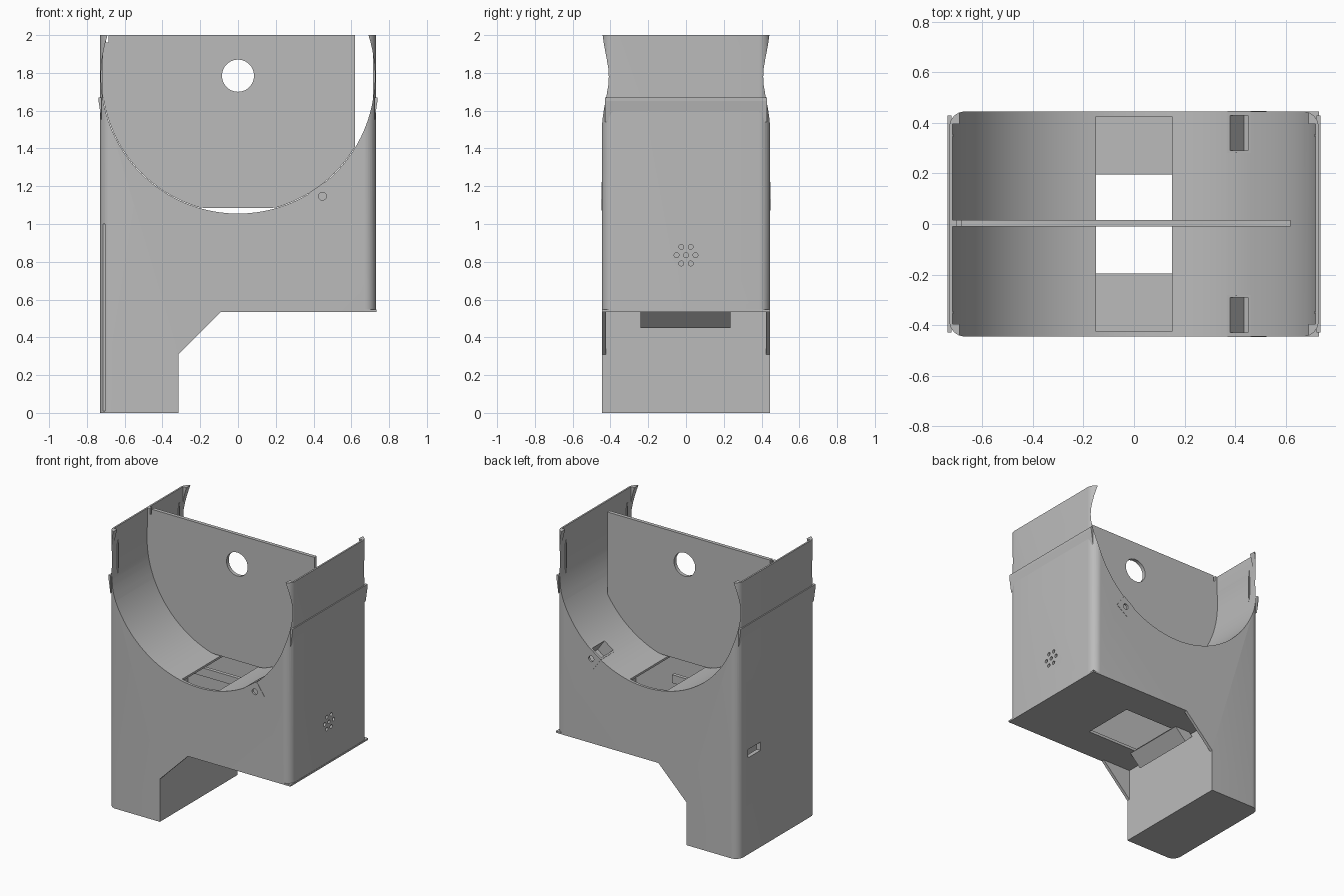
import bpy, bmesh, math
from mathutils import Matrix

cube = bpy.data.objects.get("Cube")
if cube:
    bpy.data.objects.remove(cube)

grey = bpy.data.materials.new("plain grey")
grey.use_nodes = True
grey.diffuse_color = (0.5, 0.5, 0.5, 1)
grey.node_tree.nodes["Principled BSDF"].inputs["Base Color"].default_value = grey.diffuse_color

AXIS_Z = 1.78     # height of the round cradle's axis
RADIUS = 0.725
W, D = 0.73, 0.445  # half width and half depth


def prism(name, points, lo, hi, axis="Y"):
    """Extrude a profile: (x, z) along Y, or (x, y) along Z."""
    bm = bmesh.new()
    place = (lambda p, t: (p[0], t, p[1])) if axis == "Y" else (lambda p, t: (p[0], p[1], t))
    a = [bm.verts.new(place(p, lo)) for p in points]
    b = [bm.verts.new(place(p, hi)) for p in points]
    bm.faces.new(a)
    bm.faces.new(b[::-1])
    n = len(points)
    for i in range(n):
        j = (i + 1) % n
        bm.faces.new((a[j], a[i], b[i], b[j]))
    bmesh.ops.recalc_face_normals(bm, faces=bm.faces)
    mesh = bpy.data.meshes.new(name)
    bm.to_mesh(mesh)
    bm.free()
    mesh.materials.append(grey)
    obj = bpy.data.objects.new(name, mesh)
    bpy.context.collection.objects.link(obj)
    return obj


def box(name, x0, x1, y0, y1, z0, z1):
    return prism(name, [(x0, z0), (x1, z0), (x1, z1), (x0, z1)], y0, y1)


def rod(name, x, z, r, y0, y1, n=32):
    pts = [(x + r * math.cos(2 * math.pi * i / n), z + r * math.sin(2 * math.pi * i / n)) for i in range(n)]
    return prism(name, pts, y0, y1)


def carve(obj, *cutters, op="DIFFERENCE"):
    """Apply a boolean for each cutter, then drop the cutters."""
    for c in cutters:
        c.hide_render = True
        m = obj.modifiers.new("carve", "BOOLEAN")
        m.operation, m.object, m.solver = op, c, "EXACT"
    bpy.context.view_layer.update()
    graph = bpy.context.evaluated_depsgraph_get()
    mesh = bpy.data.meshes.new_from_object(obj.evaluated_get(graph))
    obj.modifiers.clear()
    obj.data = mesh
    for c in cutters:
        bpy.data.objects.remove(c)
    return obj


def rounded_plan(r, steps=8):
    pts = []
    for k, (sx, sy) in enumerate([(1, 1), (-1, 1), (-1, -1), (1, -1)]):
        for i in range(steps + 1):
            a = math.pi / 2 * (k + i / steps)
            pts.append((sx * (W - r) + r * math.cos(a), sy * (D - r) + r * math.sin(a)))
    return pts


# Housing: front outline with one leg, rounded upright corners
body = prism("housing", [(-W, 0), (-0.315, 0), (-0.315, 0.31), (-0.09, 0.535),
                         (W, 0.535), (W, 2), (-W, 2)], -0.5, 0.5)
carve(body, prism("plan", rounded_plan(0.06), -0.1, 2.1, "Z"), op="INTERSECT")

# Hollow interior below the cradle
cavity = prism("cavity", [(-0.7, 0.02), (-0.335, 0.02), (-0.335, 0.555), (0.7, 0.555),
                          (0.7, AXIS_Z), (-0.7, AXIS_Z)], -0.425, 0.425)
carve(cavity, rod("cavity_round", 0, AXIS_Z, RADIUS + 0.015, -0.6, 0.6, 96))
carve(body, cavity)

# Round cradle, thin upper walls, gusset gap, floor and cradle openings
carve(body,
      rod("cradle_cut", 0, AXIS_Z, RADIUS, -0.6, 0.6, 96),
      box("upper_cut", -0.718, 0.718, -0.395, 0.395, AXIS_Z, 2.1),
      box("gusset_gap", -0.315, 0.05, -0.423, 0.423, 0.2, 0.535),
      box("cradle_opening", -0.15, 0.15, -0.425, 0.425, 0.9, 1.2),
      box("floor_opening", -0.2, 0.23, -0.195, 0.195, 0.5, 0.6),
      box("side_slot", -0.8, -0.65, 0.19, 0.33, 0.7, 0.76),
      box("corner_groove", -0.715, -0.705, -0.5, -0.42, 0.01, 1.0))

# Sound holes in the side wall
for row, count in ((-1, 2), (0, 3), (1, 2)):
    for i in range(count):
        y, z = 0.05 * (i - (count - 1) / 2), 0.835 + 0.044 * row
        hole = rod("sound_hole", 0, 0, 0.013, 0.6, 0.8, 16)
        hole.data.transform(Matrix.Translation((0, y, z)) @ Matrix.Rotation(-math.pi / 2, 4, "Z"))
        carve(body, hole)


# Pocket brackets set into the cradle, one at each end
def tilted(name, half_w, z0, z1, y0, y1):
    obj = box(name, -half_w, half_w, y0, y1, z0, z1)
    obj.data.transform(Matrix.Translation((0.447, 0, 1.147)) @ Matrix.Rotation(math.radians(-35), 4, "Y"))
    return obj


for side, label in ((-1, "front"), (1, "back")):
    y0, y1 = sorted((side * 0.447, side * 0.28))
    carve(body, tilted("bracket_seat", 0.055, -0.055, 0.07, y0, y1))
    bracket = tilted(label + "_bracket", 0.055, -0.055, 0.055, y0, y1)
    p0, p1 = sorted((side * 0.43, side * 0.29))
    h0, h1 = sorted((side * 0.5, side * 0.4))
    carve(bracket, tilted("pocket", 0.043, -0.04, 0.1, p0, p1),
          rod("screw_hole", 0.447, 1.147, 0.021, h0, h1, 24))

# Outer lips and shallow wall ribs
for s, label in ((-1, "right"), (1, "left")):
    prism(label + "_upper_lip", [(s * 0.722, 1.54), (s * 0.738, 1.65),
                                 (s * 0.738, 1.67), (s * 0.722, 1.67)], -0.43, 0.43)
    for y, end in ((-0.35, "front"), (0.35, "back")):
        a, b = sorted((s * 0.714, s * 0.722))
        box(label + "_" + end + "_wall_rib", a, b, y - 0.006, y + 0.006, 1.66, 1.9)
box("lower_lip", 0.66, 0.732, -D, D, 0.535, 0.547)

# Upright divider with its round window and top notch
arc = []
for i in range(65):
    a = math.pi * (1 + i / 64)
    arc.append((min(0.62, 0.722 * math.cos(a)), max(1.085, AXIS_Z + 0.722 * math.sin(a))))
divider = prism("divider", [(-0.722, 2)] + arc + [(0.62, 2)], -0.01, 0.016)
carve(divider, rod("window", 0, 1.785, 0.085, -0.1, 0.1, 48),
      box("notch", -0.7, -0.685, -0.1, 0.1, 1.96, 2.1))

# Inner beam and the tilted block below the floor
box("inner_beam", -0.72, 0.1, -0.01, 0.016, 0.9, 0.96)
prism("tilted_block", [(-0.315, 0.51), (-0.255, 0.45), (-0.17, 0.535), (-0.23, 0.595)], -0.24, 0.235)

# Smooth the rounded parts, keep hard edges
bpy.ops.object.select_all(action="DESELECT")
for obj in (body, divider):
    obj.select_set(True)
    bpy.context.view_layer.objects.active = obj
bpy.ops.object.shade_smooth_by_angle(angle=math.radians(30))
